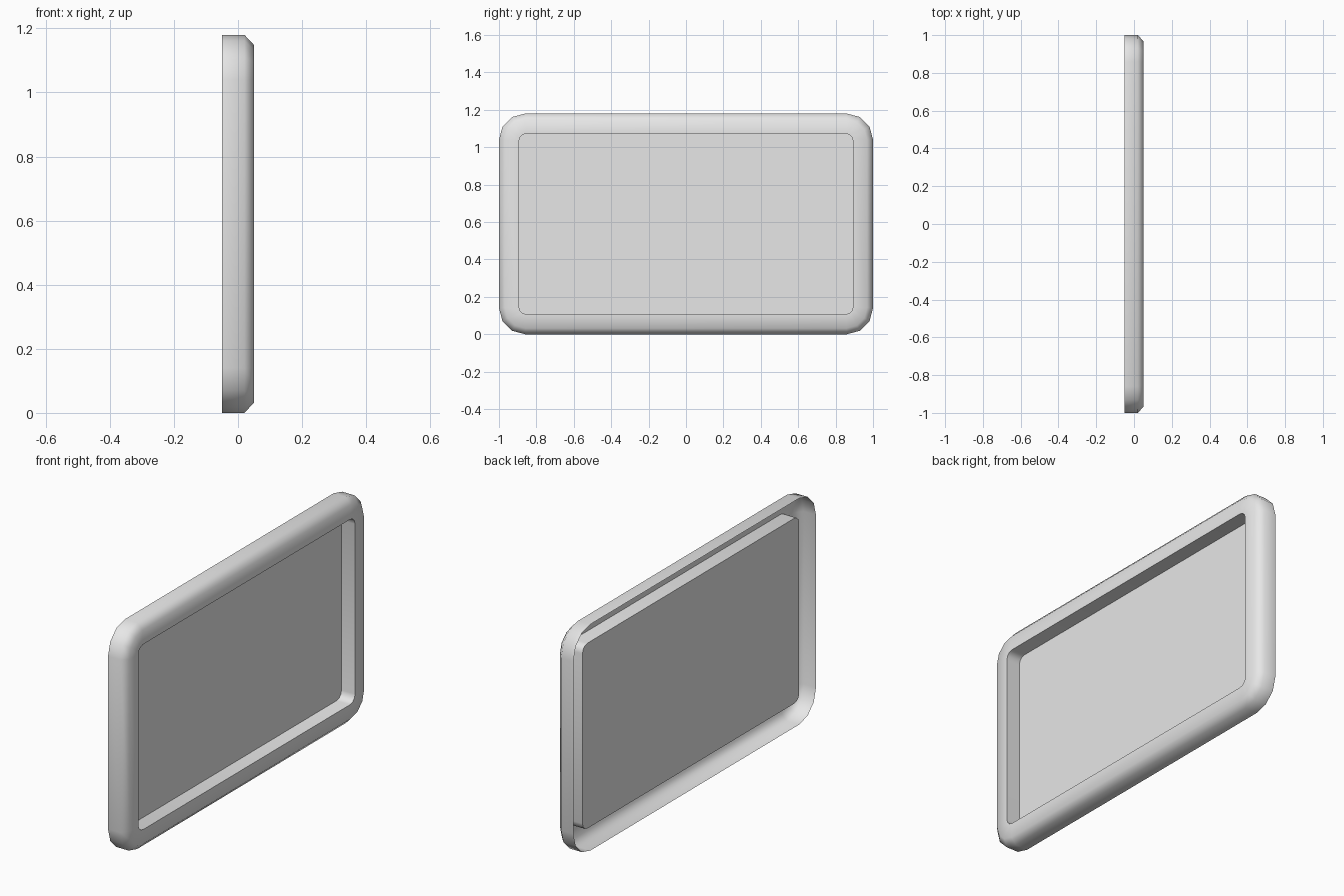
import bpy
import bmesh
from math import radians, sin, cos, pi

if "Cube" in bpy.data.objects:
    bpy.data.objects.remove(bpy.data.objects["Cube"], do_unlink=True)

HALF_Y, HALF_Z = 1.0, 0.59
CORNER_STEPS = 3

grey = bpy.data.materials.new("light grey")
grey.use_nodes = True
colour = (0.8, 0.8, 0.8, 1)
grey.diffuse_color = colour
grey.node_tree.nodes["Principled BSDF"].inputs["Base Color"].default_value = colour


def rounded_loop(bm, x, inset, radius):
    """Rounded rectangle at depth x, counter-clockwise seen from +x."""
    cy, cz = HALF_Y - inset - radius, HALF_Z - inset - radius
    verts = []
    for corner, (sy, sz) in enumerate([(1, 1), (-1, 1), (-1, -1), (1, -1)]):
        for step in range(CORNER_STEPS + 1):
            a = (corner + step / CORNER_STEPS) * pi / 2
            verts.append(bm.verts.new((x, sy * cy + radius * cos(a),
                                       HALF_Z + sz * cz + radius * sin(a))))
    return verts


def finish(bm, name):
    mesh = bpy.data.meshes.new(name)
    bm.to_mesh(mesh)
    bm.free()
    mesh.materials.append(grey)
    obj = bpy.data.objects.new(name, mesh)
    bpy.context.collection.objects.link(obj)
    bpy.ops.object.select_all(action="DESELECT")
    obj.select_set(True)
    bpy.context.view_layer.objects.active = obj
    bpy.ops.object.shade_smooth_by_angle(angle=radians(60))
    return obj


# Open-backed frame: outer wall, chamfer, flat rim, recess wall
# Each section is depth x, inset from the outline, corner radius
sections = [(-0.05, 0, 0.14), (0.02, 0, 0.14), (0.05, 0.032, 0.11),
            (0.05, 0.107, 0.04), (-0.028, 0.107, 0.04)]
bm = bmesh.new()
loops = [rounded_loop(bm, *s) for s in sections]
for back, front in zip(loops, loops[1:]):
    n = len(back)
    for i in range(n):
        j = (i + 1) % n
        bm.faces.new((back[i], back[j], front[j], front[i]))
finish(bm, "frame")

# Flat panel closing the bottom of the recess
bm = bmesh.new()
bm.faces.new(rounded_loop(bm, *sections[-1]))
finish(bm, "recessed_panel")
